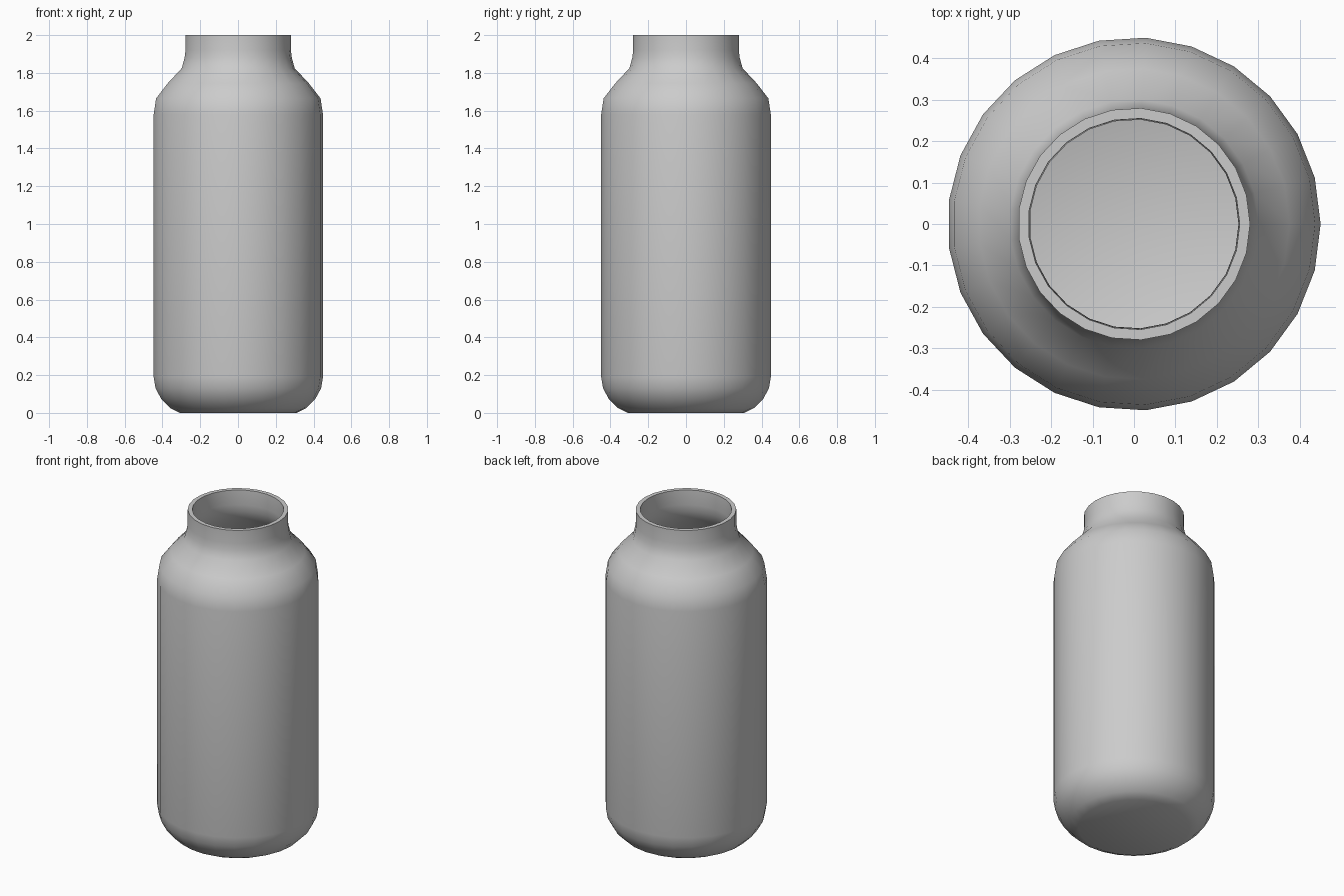
import bpy, bmesh, math

if "Cube" in bpy.data.objects:
    bpy.data.objects.remove(bpy.data.objects["Cube"])

SIDES = 25

# Outer wall (radius, height) from the base up, then the rim and inner wall back down
outer = [(0.31, 0.0), (0.36, 0.025), (0.41, 0.075), (0.44, 0.13), (0.45, 0.19),
         (0.45, 1.58), (0.437, 1.665), (0.375, 1.745), (0.30, 1.825),
         (0.285, 1.88), (0.28, 1.92), (0.28, 2.0)]
inner = [(0.255, 2.0), (0.252, 1.91), (0.26, 1.865), (0.28, 1.81), (0.355, 1.73),
         (0.412, 1.65), (0.423, 1.58), (0.423, 0.19), (0.415, 0.14),
         (0.39, 0.095), (0.345, 0.05), (0.305, 0.028)]


def lathe(name, profile):
    """Revolve a profile about z and close both ends with flat discs."""
    bm = bmesh.new()
    rings = []
    for r, z in profile:
        rings.append([bm.verts.new((r * math.cos(2 * math.pi * i / SIDES),
                                    r * math.sin(2 * math.pi * i / SIDES), z))
                      for i in range(SIDES)])
    for a, b in zip(rings, rings[1:]):
        for i in range(SIDES):
            j = (i + 1) % SIDES
            bm.faces.new((a[i], a[j], b[j], b[i]))
    bm.faces.new(rings[0][::-1])
    bm.faces.new(rings[-1])
    bmesh.ops.recalc_face_normals(bm, faces=bm.faces)
    mesh = bpy.data.meshes.new(name)
    bm.to_mesh(mesh)
    bm.free()
    obj = bpy.data.objects.new(name, mesh)
    bpy.context.collection.objects.link(obj)
    return obj


# Hollow bottle
bottle = lathe("bottle", outer + inner)
bpy.context.view_layer.objects.active = bottle
bottle.select_set(True)
bpy.ops.object.shade_smooth_by_angle(angle=math.radians(35))
